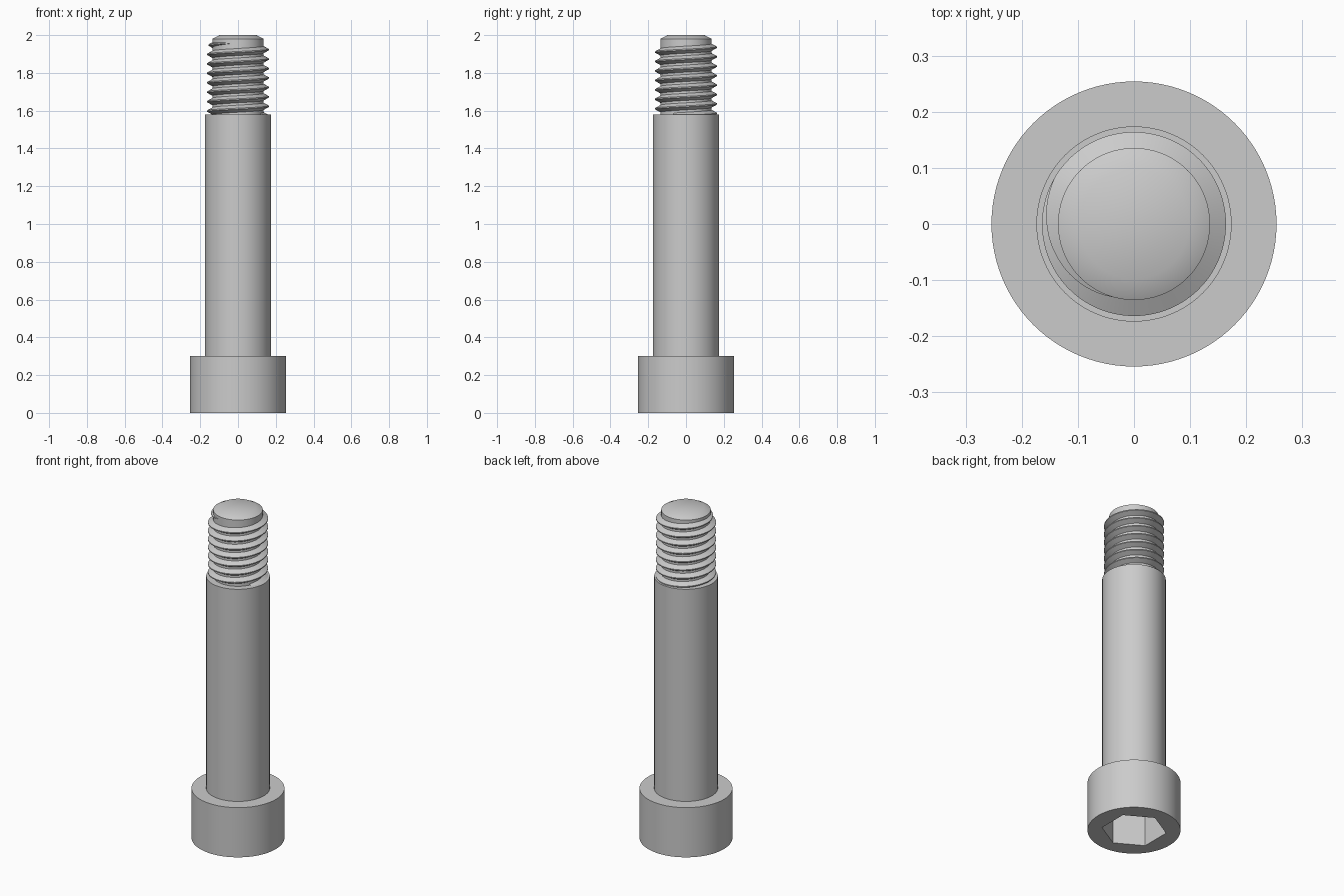
import bpy
import bmesh
from math import sin, cos, pi, radians

cube = bpy.data.objects.get("Cube")
if cube:
    bpy.data.objects.remove(cube, do_unlink=True)

# Single plain steel material
STEEL = (0.6, 0.6, 0.6, 1.0)
steel = bpy.data.materials.new("steel grey")
steel.use_nodes = True
steel.diffuse_color = STEEL
steel.node_tree.nodes["Principled BSDF"].inputs["Base Color"].default_value = STEEL


def make_object(name, bm):
    bmesh.ops.recalc_face_normals(bm, faces=bm.faces)
    mesh = bpy.data.meshes.new(name)
    bm.to_mesh(mesh)
    bm.free()
    mesh.materials.append(steel)
    obj = bpy.data.objects.new(name, mesh)
    bpy.context.collection.objects.link(obj)
    return obj


def activate(obj):
    bpy.ops.object.select_all(action='DESELECT')
    obj.select_set(True)
    bpy.context.view_layer.objects.active = obj


def smooth(obj):
    activate(obj)
    bpy.ops.object.shade_smooth_by_angle(angle=radians(30))


def lathe(name, profile, segments=96):
    """Closed solid of revolution from (radius, z) points, first corner on +y."""
    bm = bmesh.new()
    angles = [pi / 2 + 2 * pi * i / segments for i in range(segments)]
    rings = [[bm.verts.new((r * cos(a), r * sin(a), z)) for a in angles] for r, z in profile]
    for low, high in zip(rings, rings[1:]):
        for i in range(segments):
            j = (i + 1) % segments
            bm.faces.new((low[i], low[j], high[j], high[i]))
    bm.faces.new(rings[0])
    bm.faces.new(rings[-1])
    return make_object(name, bm)


# Main proportions
HEAD_R, HEAD_TOP = 0.254, 0.30
SHANK_R, SHANK_TOP = 0.174, 1.58
CORE_R, CREST_R, PITCH = 0.1355, 0.164, 0.05
SOCKET_R, SOCKET_DEPTH = 0.178, 0.2

# Head, shank and chamfered thread core as one turned body
body = lathe("screw_body", [
    (HEAD_R, 0), (HEAD_R, HEAD_TOP), (SHANK_R, HEAD_TOP), (SHANK_R, SHANK_TOP),
    (CORE_R, SHANK_TOP), (CORE_R, 1.98), (0.098, 2.0)])

# Hexagonal socket cut into the underside of the head
cutter = lathe("socket_cutter", [(SOCKET_R, -SOCKET_DEPTH), (SOCKET_R, SOCKET_DEPTH)], 6)
cutter.hide_render = True
cut = body.modifiers.new("socket", 'BOOLEAN')
cut.operation = 'DIFFERENCE'
cut.solver = 'EXACT'
cut.object = cutter
activate(body)
bpy.ops.object.modifier_apply(modifier=cut.name)
bpy.data.objects.remove(cutter, do_unlink=True)
smooth(body)

# Right-handed helical thread, running out into the core at the tip
STEPS = 72
END_ANGLE = radians(258)
RUNOUT = radians(108)
END_Z = 1.948 + PITCH * (END_ANGLE - pi) / (2 * pi)
TURNS = 7.8
bm = bmesh.new()
rings = []
count = int(TURNS * STEPS)
for i in range(count + 1):
    back = 2 * pi * (count - i) / STEPS
    angle = END_ANGLE - back
    z = END_Z - PITCH * back / (2 * pi)
    fade = min(1.0, back / RUNOUT)
    root = CORE_R - 0.004
    crest = CORE_R - 0.001 + (CREST_R - CORE_R + 0.001) * fade
    base = 0.004 + 0.017 * fade
    section = [(root, -base), (crest, -0.003), (crest, 0.003), (root, base)]
    rings.append([bm.verts.new((r * cos(angle), r * sin(angle), z + dz)) for r, dz in section])
for a, b in zip(rings, rings[1:]):
    for k in range(4):
        n = (k + 1) % 4
        bm.faces.new((a[k], a[n], b[n], b[k]))
bm.faces.new(rings[0])
bm.faces.new(rings[-1])
smooth(make_object("screw_thread", bm))
